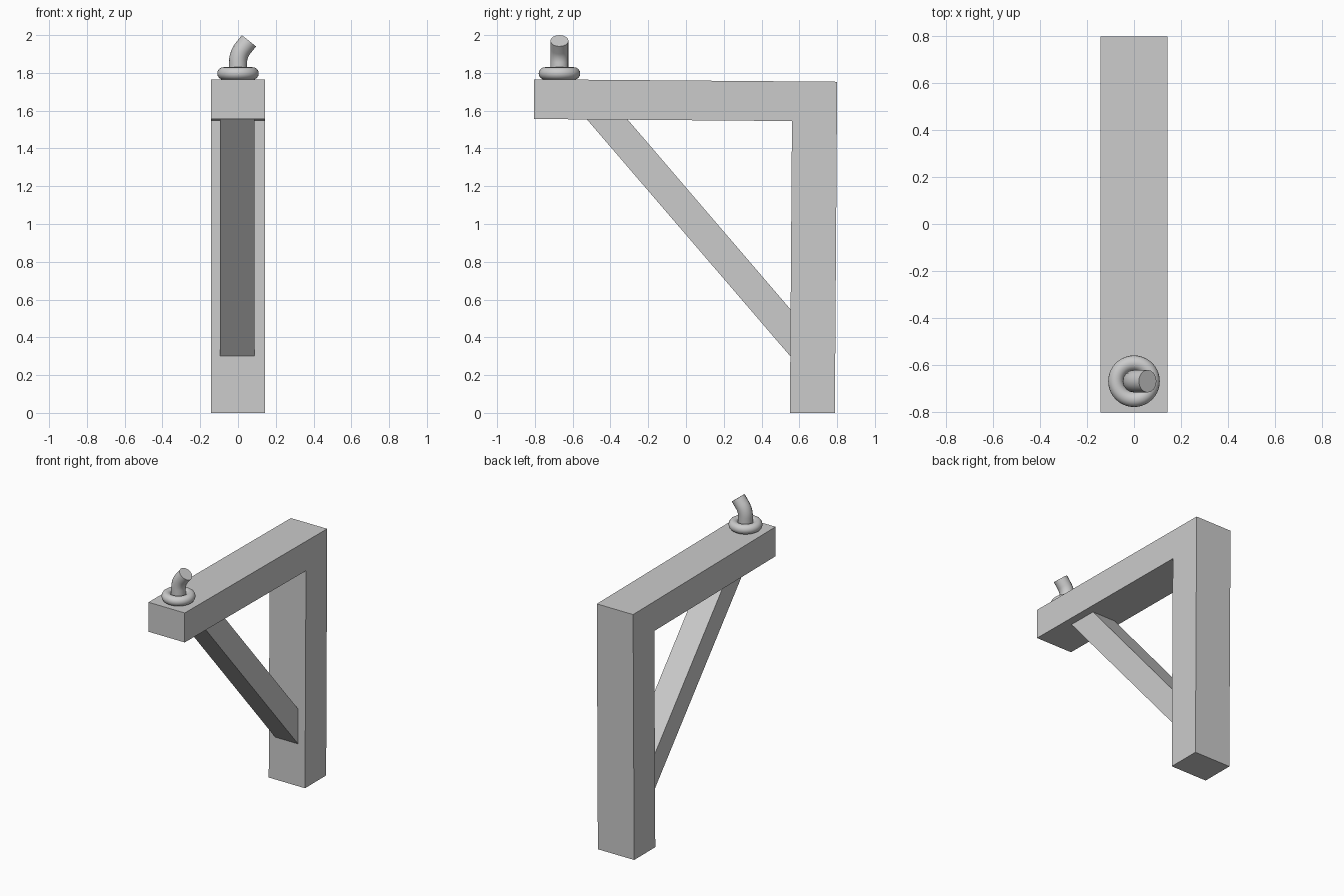
import bpy, bmesh
from math import sin, cos, radians

if "Cube" in bpy.data.objects:
    bpy.data.objects.remove(bpy.data.objects["Cube"])


def prism(name, profile, x0, x1):
    """Extrude a (y, z) outline along x."""
    bm = bmesh.new()
    face = bm.faces.new([bm.verts.new((x0, y, z)) for y, z in profile])
    ext = bmesh.ops.extrude_face_region(bm, geom=[face])["geom"]
    bmesh.ops.translate(bm, vec=(x1 - x0, 0, 0),
                        verts=[v for v in ext if isinstance(v, bmesh.types.BMVert)])
    bmesh.ops.recalc_face_normals(bm, faces=bm.faces)
    me = bpy.data.meshes.new(name)
    bm.to_mesh(me)
    bm.free()
    ob = bpy.data.objects.new(name, me)
    bpy.context.collection.objects.link(ob)
    return ob


# Post and arm in one slightly tilted L
prism("post_and_arm", [(-0.804, 1.766), (0.80, 1.753), (0.788, 0), (0.55, 0),
                       (0.561, 1.545), (-0.804, 1.556)], -0.143, 0.143)

# Diagonal brace, ends just inside the post and arm
prism("diagonal_brace", [(-0.53, 1.56), (-0.315, 1.56), (0.56, 0.54),
                         (0.56, 0.291)], -0.094, 0.087)

# Collar ring on the arm
PEG_Y = -0.67
bpy.ops.mesh.primitive_torus_add(location=(0, PEG_Y, 1.797), major_radius=0.077,
                                 minor_radius=0.033, major_segments=40, minor_segments=16)
ring = bpy.context.object
ring.name = "collar_ring"
bpy.ops.object.shade_smooth()

# Bent peg: upright, short arc, straight tip leaning to +x
R, Z0, BEND, STEPS = 0.12, 1.855, radians(38.5), 8
path = [(0, 1.755)]
path += [(R * (1 - cos(BEND * i / STEPS)), Z0 + R * sin(BEND * i / STEPS))
         for i in range(STEPS + 1)]
path.append((0.058, 1.97))
cu = bpy.data.curves.new("bent_peg", "CURVE")
cu.dimensions = "3D"
cu.bevel_depth = 0.048
cu.bevel_resolution = 6
cu.use_fill_caps = True
sp = cu.splines.new("POLY")
sp.points.add(len(path) - 1)
for p, (x, z) in zip(sp.points, path):
    p.co = (x, PEG_Y, z, 1)
peg = bpy.data.objects.new("bent_peg", cu)
bpy.context.collection.objects.link(peg)
bpy.ops.object.select_all(action="DESELECT")
peg.select_set(True)
bpy.context.view_layer.objects.active = peg
bpy.ops.object.convert(target="MESH")
bpy.ops.object.shade_smooth_by_angle(angle=radians(35))
